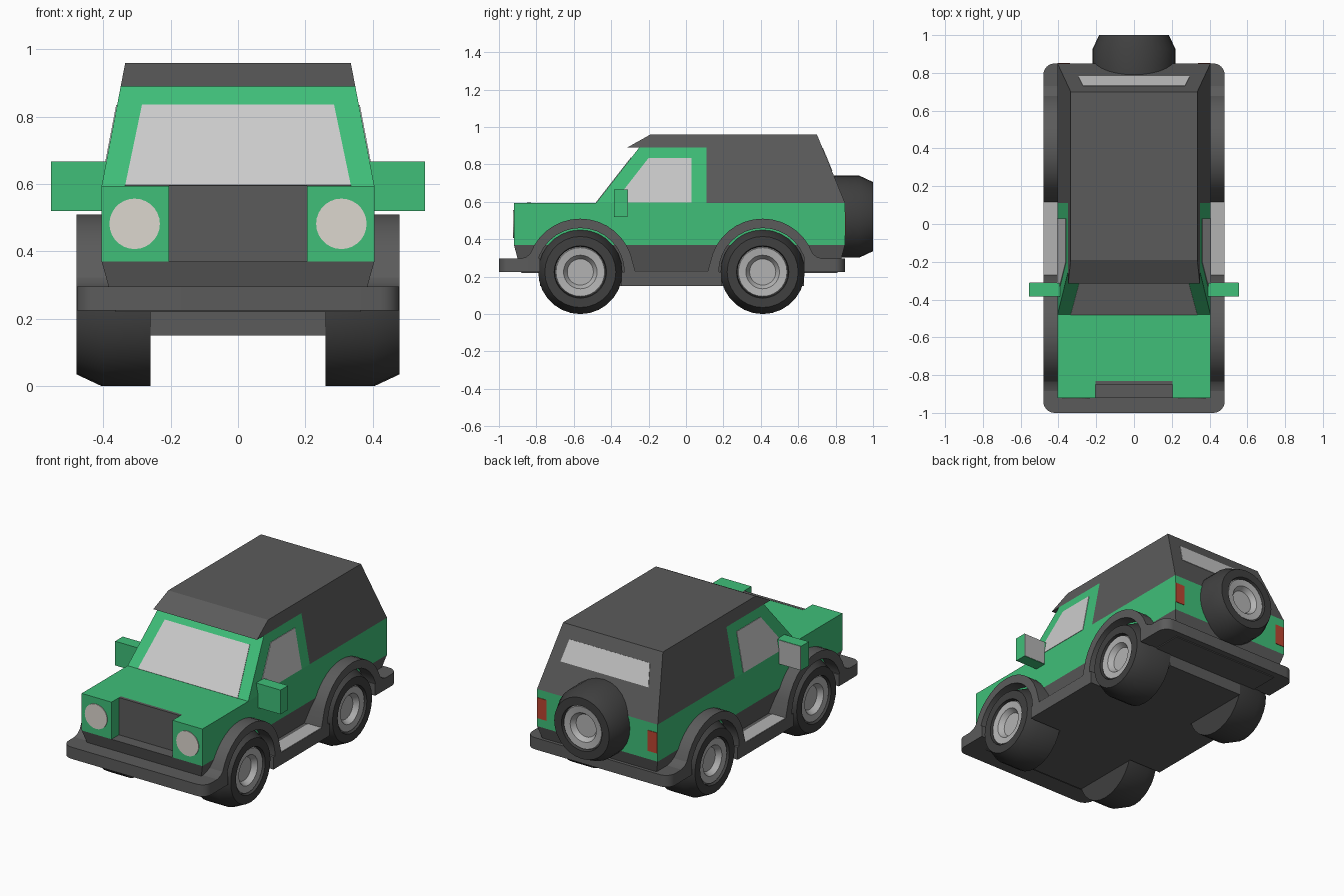
import bpy, bmesh
from math import sin, cos, pi, radians
from mathutils import Matrix, Vector

if "Cube" in bpy.data.objects:
    bpy.data.objects.remove(bpy.data.objects["Cube"])


def material(name, rgb):
    m = bpy.data.materials.new(name)
    m.diffuse_color = (*rgb, 1)
    m.use_nodes = True
    m.node_tree.nodes["Principled BSDF"].inputs["Base Color"].default_value = m.diffuse_color
    return m


GREEN = material("green_paint", (0.05, 0.52, 0.19))
DARK = material("dark_trim", (0.105, 0.105, 0.105))
RUBBER = material("rubber", (0.05, 0.05, 0.05))
SILVER = material("silver", (0.45, 0.45, 0.45))
GLASS = material("glass", (0.52, 0.52, 0.52))
LAMP = material("lamp", (0.72, 0.68, 0.62))
RED = material("red_lamp", (0.5, 0.06, 0.03))


def finish(name, bm, mat, smooth=False):
    bmesh.ops.recalc_face_normals(bm, faces=bm.faces)
    mesh = bpy.data.meshes.new(name)
    bm.to_mesh(mesh)
    bm.free()
    mesh.materials.append(mat)
    ob = bpy.data.objects.new(name, mesh)
    bpy.context.collection.objects.link(ob)
    if smooth:
        bpy.ops.object.select_all(action='DESELECT')
        ob.select_set(True)
        bpy.context.view_layer.objects.active = ob
        bpy.ops.object.shade_smooth_by_angle(angle=radians(25))
    return ob


def loft(name, ring_a, ring_b, mat, smooth=False):
    """Closed solid between two matching rings of points."""
    bm = bmesh.new()
    a = [bm.verts.new(p) for p in ring_a]
    b = [bm.verts.new(p) for p in ring_b]
    bm.faces.new(a)
    bm.faces.new(b)
    n = len(a)
    for i in range(n):
        j = (i + 1) % n
        bm.faces.new((a[i], a[j], b[j], b[i]))
    return finish(name, bm, mat, smooth)


def rect(x0, x1, y0, y1):
    return [(x0, y0), (x1, y0), (x1, y1), (x0, y1)]


def slab(name, outline, z0, z1, mat, smooth=False):
    return loft(name, [(x, y, z0) for x, y in outline],
                [(x, y, z1) for x, y in outline], mat, smooth)


def cabin_part(name, profile, mat, offset=0.0):
    """Side profile (y, z) spanning the cabin, following its inward lean."""
    def half(z):
        return 0.405 - 0.07 * (z - 0.595) / 0.365 + offset
    return loft(name, [(-half(z), y, z) for y, z in profile],
                [(half(z), y, z) for y, z in profile], mat)


def panel(name, points, normal, mat):
    n = Vector(normal).normalized()
    return loft(name, [Vector(p) - n * 0.005 for p in points],
                [Vector(p) + n * 0.003 for p in points], mat)


def lathe(name, profile, matrix, mat, sides=28):
    """Spin (radius, offset) points around local z, then place."""
    bm = bmesh.new()
    verts = [bm.verts.new((r, 0, a)) for r, a in profile]
    edges = [bm.edges.new(e) for e in zip(verts, verts[1:])]
    bmesh.ops.spin(bm, geom=verts + edges, cent=(0, 0, 0), axis=(0, 0, 1),
                   angle=2 * pi, steps=sides, use_duplicate=False)
    bmesh.ops.remove_doubles(bm, verts=bm.verts, dist=1e-4)
    bm.transform(matrix)
    return finish(name, bm, mat, True)


def wheel(name, matrix):
    lathe(name + "_tire", [(0, 0), (0.225, 0), (0.225, 0.145), (0.19, 0.22),
                           (0.14, 0.22), (0.135, 0.195)], matrix, RUBBER)
    lathe(name + "_rim", [(0.136, 0.195), (0.13, 0.21), (0.09, 0.205),
                          (0.07, 0.175), (0, 0.175)], matrix, SILVER)


# painted body with the grille notch at the front
slab("body", [(-0.405, -0.92), (-0.205, -0.92), (-0.205, -0.845), (0.205, -0.845),
              (0.205, -0.92), (0.405, -0.92), (0.405, 0.85), (-0.405, 0.85)],
     0.37, 0.595, GREEN)
slab("grille", rect(-0.205, 0.205, -0.849, -0.83), 0.37, 0.596, DARK)

# lower body tapering inward
loft("lower_body", [(x, y, 0.37) for x, y in rect(-0.405, 0.405, -0.92, 0.85)],
     [(x, y, 0.22) for x, y in rect(-0.363, 0.363, -0.88, 0.81)], DARK)

# chassis and running board
slab("chassis", rect(-0.26, 0.26, -0.78, 0.63), 0.15, 0.26, DARK)
slab("running_board", rect(-0.48, 0.48, -0.345, 0.19), 0.15, 0.225, DARK)

# cabin, hardtop with visor, door windows
cabin_part("cabin", [(-0.48, 0.595), (-0.25, 0.89), (0.11, 0.89), (0.11, 0.595)], GREEN)
cabin_part("hardtop", [(0.11, 0.595), (0.11, 0.89), (-0.315, 0.89), (-0.19, 0.96),
                       (0.70, 0.96), (0.85, 0.595)], DARK)
cabin_part("door_windows", [(-0.385, 0.597), (-0.20, 0.835), (0.03, 0.835),
                            (0.03, 0.597)], GLASS, 0.003)

# windshield and rear window
front_y = -0.48 + 0.24 * 0.23 / 0.295
panel("windshield", [(-0.335, -0.48, 0.595), (0.335, -0.48, 0.595),
                     (0.285, front_y, 0.835), (-0.285, front_y, 0.835)],
      (0, -0.295, 0.23), GLASS)
panel("rear_window", [(-0.295, 0.78, 0.765), (0.295, 0.78, 0.765),
                      (0.27, 0.73, 0.887), (-0.27, 0.73, 0.887)],
      (0, 0.365, 0.15), GLASS)

# bumpers with rounded outer corners
for name, end, inner, d in (("front_bumper", -1.0, -0.78, 1), ("rear_bumper", 0.85, 0.63, -1)):
    corner = [(0.42 + 0.06 * cos(i * pi / 12), end + d * (0.06 - 0.06 * sin(i * pi / 12)))
              for i in range(7)]
    half = [(0.48, inner)] + corner
    slab(name, half + [(-x, y) for x, y in reversed(half)], 0.225, 0.296, DARK, True)

# per-side parts
for side, s in (("right", 1), ("left", -1)):
    for end, y, d in (("front", -0.565, -1), ("rear", 0.41, 1)):
        # wheel arch: outer curve flares into bumper and running board
        outer = [(y + d * 0.33, 0.225), (y + d * 0.32, 0.296), (y + d * 0.29, 0.305)]
        outer += [(y + d * 0.285 * cos(t), 0.225 + 0.285 * sin(t))
                  for t in (radians(20 + 10 * i) for i in range(15))]
        outer += [(y - d * 0.295, 0.225)]
        inner = [(y - d * 0.235 * cos(t), 0.225 + 0.235 * sin(t))
                 for t in (i * pi / 16 for i in range(17))]
        ring = outer + inner
        loft(f"{end}_{side}_fender", [(s * 0.36, p, z) for p, z in ring],
             [(s * 0.48, p, z) for p, z in ring], DARK, True)
        wheel(f"{end}_{side}_wheel", Matrix.Translation((s * 0.26, y, 0.225))
              @ Matrix.Rotation(s * pi / 2, 4, 'Y'))

    def xs(a, b):
        return sorted((s * a, s * b))

    slab(f"{side}_step_plate", rect(*xs(0.39, 0.479), -0.275, 0.13), 0.22, 0.228, SILVER)
    slab(f"{side}_mirror", rect(*xs(0.39, 0.555), -0.385, -0.312), 0.52, 0.667, GREEN)
    slab(f"{side}_mirror_glass", rect(*xs(0.408, 0.553), -0.32, -0.31), 0.522, 0.665, SILVER)
    slab(f"{side}_tail_light", rect(*xs(0.34, 0.404), 0.84, 0.853), 0.42, 0.545, RED)
    disc = [(s * 0.307 + 0.075 * cos(i * pi / 14), 0.482 + 0.075 * sin(i * pi / 14))
            for i in range(28)]
    loft(f"{side}_headlight", [(x, -0.91, z) for x, z in disc],
         [(x, -0.924, z) for x, z in disc], LAMP)

# spare wheel on the back
wheel("spare", Matrix.Translation((0, 0.786, 0.521)) @ Matrix.Rotation(-pi / 2, 4, 'X')
      @ Matrix.Scale(0.973, 4))
